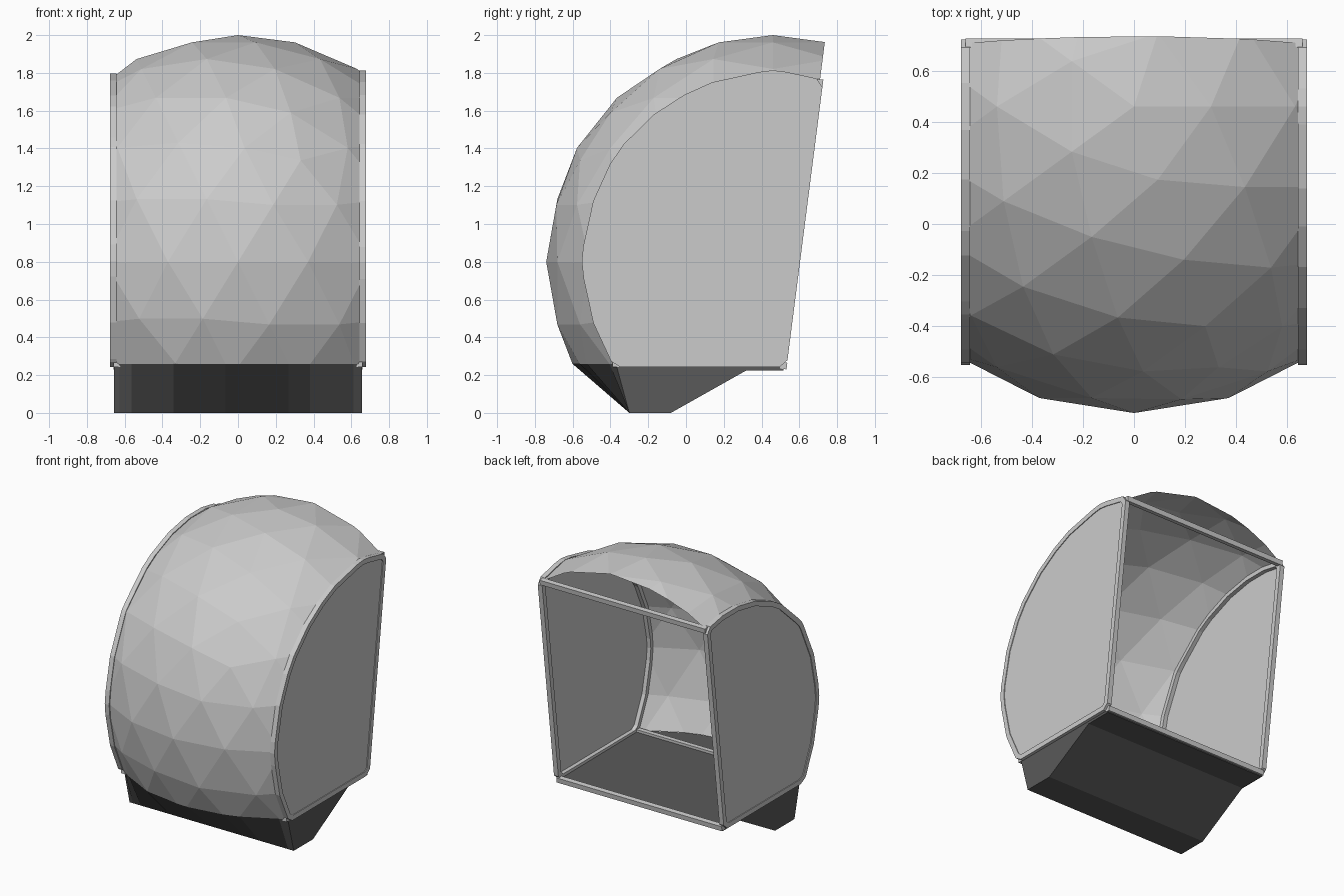
import bpy, bmesh, math
from mathutils import Vector, Matrix

if "Cube" in bpy.data.objects:
    bpy.data.objects.remove(bpy.data.objects["Cube"])

CENTRE = Vector((0, 0.46, 0.8))   # centre of the dome sphere
HALF_W, FLOOR, BAR = 0.66, 0.26, 0.035
BACK_LOW = Vector((0, 0.517, FLOOR))
BACK_N = Vector((0, 1, -0.128)).normalized()

dark = bpy.data.materials.new("dark_base")
dark.diffuse_color = (0.1, 0.1, 0.1, 1)
dark.use_nodes = True
dark.node_tree.nodes["Principled BSDF"].inputs["Base Color"].default_value = dark.diffuse_color


def add_object(name, bm, mat=None):
    bmesh.ops.recalc_face_normals(bm, faces=bm.faces)
    mesh = bpy.data.meshes.new(name)
    bm.to_mesh(mesh)
    bm.free()
    if mat:
        mesh.materials.append(mat)
    ob = bpy.data.objects.new(name, mesh)
    bpy.context.collection.objects.link(ob)
    return ob


def thin_out(points, gap=0.03):
    """Drop points that nearly coincide with the one before, keeping both ends."""
    out = [points[0]]
    for p in points[1:-1]:
        if (p - out[-1]).length > gap and (p - points[-1]).length > gap:
            out.append(p)
    return out + [points[-1]]


def chamfer(prev, p, nxt, d=0.028):
    return [p + (prev - p).normalized() * d, p + (nxt - p).normalized() * d]


def offset(points, d):
    """Mitred offset of a closed clockwise outline; positive is outward."""
    res = []
    for i, p in enumerate(points):
        a = (p - points[i - 1]).normalized()
        b = (points[(i + 1) % len(points)] - p).normalized()
        na, nb = Vector((-a.y, a.x)), Vector((-b.y, b.x))
        res.append(p + (na + nb) * d / (1 + na.dot(nb)))
    return res


# Faceted dome: icosphere trimmed at both sides, the floor and the sloping back
bm = bmesh.new()
bmesh.ops.create_icosphere(bm, subdivisions=3, radius=1.2,
                           matrix=Matrix.Translation(CENTRE))
cuts = [(Vector((HALF_W, 0, 0)), Vector((1, 0, 0))),
        (Vector((-HALF_W, 0, 0)), Vector((-1, 0, 0))),
        (Vector((0, 0, FLOOR)), Vector((0, 0, -1))),
        (BACK_LOW, BACK_N)]
for co, no in cuts:
    bmesh.ops.bisect_plane(bm, geom=bm.verts[:] + bm.edges[:] + bm.faces[:],
                           plane_co=co, plane_no=no, clear_outer=True)
side_points = {s: [Vector((v.co.y, v.co.z)) for v in bm.verts
                   if abs(v.co.x - s * HALF_W) < 1e-4] for s in (-1, 1)}
front_arc = sorted((v.co.copy() for v in bm.verts if abs(v.co.z - FLOOR) < 1e-4),
                   key=lambda c: c.x)
front_arc = thin_out(front_arc)
add_object("dome_shell", bm)

# Side panels with a raised edge frame
for s, label in ((-1, "left"), (1, "right")):
    mid = Vector((CENTRE.y, CENTRE.z))
    arc = sorted(side_points[s],
                 key=lambda p: (math.atan2(p.y - mid.y, mid.x - p.x)))
    arc = thin_out(arc)
    low = Vector((BACK_LOW.y, FLOOR))
    outline = (chamfer(low, arc[0], arc[1]) + arc[1:-1]
               + chamfer(arc[-2], arc[-1], low) + chamfer(arc[-1], low, arc[0]))

    bm = bmesh.new()
    bm.faces.new([bm.verts.new((s * (HALF_W + 0.012), p.x, p.y)) for p in outline])
    add_object(label + "_panel", bm)

    bm = bmesh.new()
    loops = []
    for d, dx in ((1, 1), (1, -1), (-1, -1), (-1, 1)):
        x = s * HALF_W + dx * BAR / 2
        loops.append([bm.verts.new((x, p.x, p.y))
                      for p in offset(outline, d * BAR / 2)])
    n = len(outline)
    for k in range(4):
        a, b = loops[k], loops[(k + 1) % 4]
        for i in range(n):
            j = (i + 1) % n
            bm.faces.new((a[i], a[j], b[j], b[i]))
    add_object(label + "_frame", bm)
    top_back, front_low = arc[-1], arc[0]

# Cross bars joining the two side frames
for name, (y, z) in (("top_back_bar", top_back), ("front_floor_bar", front_low),
                     ("bottom_back_bar", (BACK_LOW.y, FLOOR - 0.01))):
    bm = bmesh.new()
    tilt = Matrix.Rotation(-0.127, 4, 'X') if "back" in name else Matrix()
    bmesh.ops.create_cube(bm, size=1, matrix=Matrix.Translation((0, y, z)) @ tilt
                          @ Matrix.Diagonal((2 * HALF_W, BAR, BAR, 1)))
    add_object(name, bm)

# Dark base: one profile lofted along the curved front edge of the dome
bm = bmesh.new()
columns = []
for c in front_arc:
    profile = [(c.y, FLOOR), (-0.3, 0), (-0.08, 0), (0.32, 0.225),
               (0.515, 0.225), (0.515, FLOOR - 0.005)]
    columns.append([bm.verts.new((c.x * 0.993, y, z)) for y, z in profile])
for a, b in zip(columns, columns[1:]):
    for i in range(6):
        j = (i + 1) % 6
        bm.faces.new((a[i], a[j], b[j], b[i]))
bm.faces.new(columns[0])
bm.faces.new(columns[-1])
add_object("base", bm, dark)
